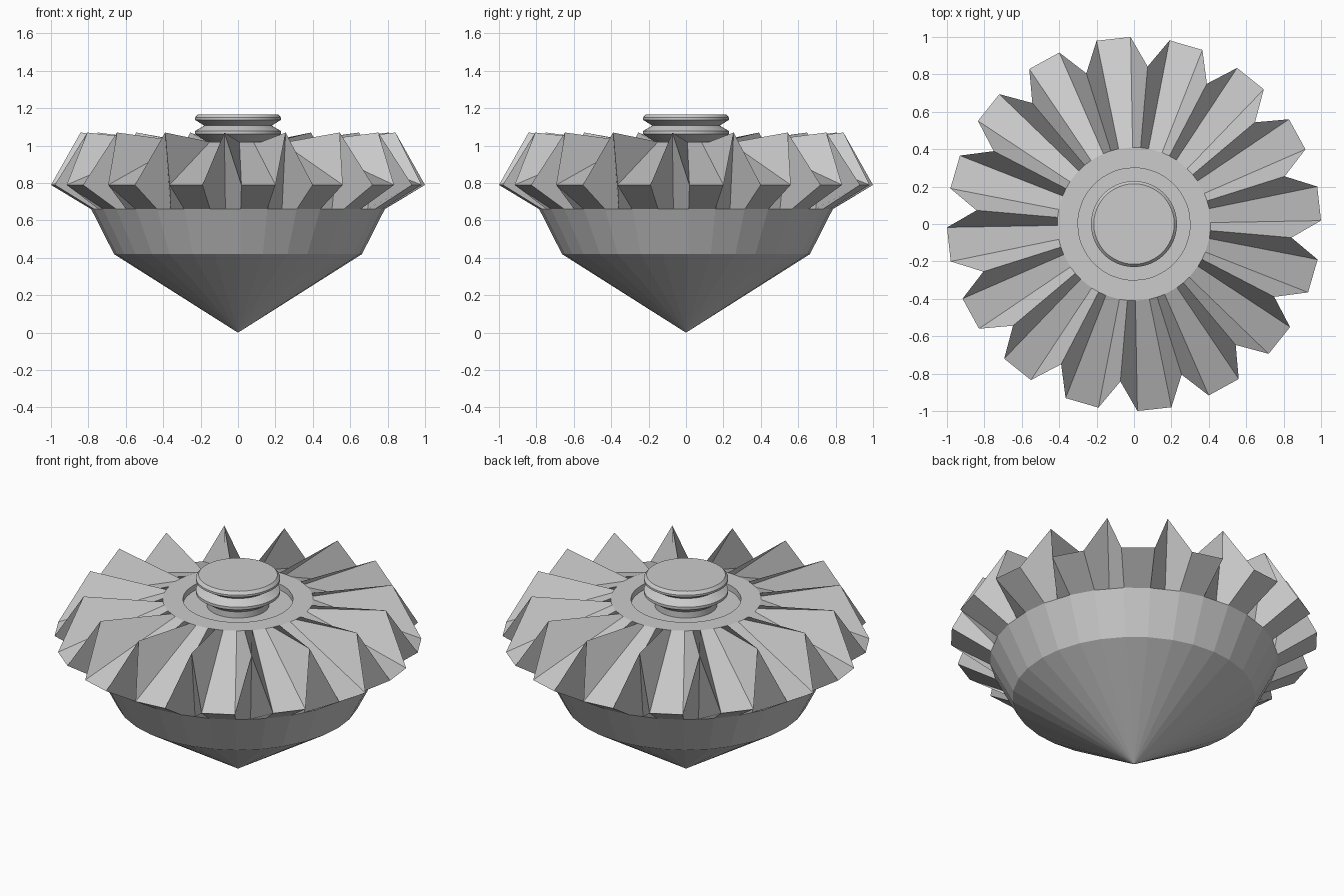
import bpy
import bmesh
from math import cos, sin, radians, tau

if "Cube" in bpy.data.objects:
    bpy.data.objects.remove(bpy.data.objects["Cube"], do_unlink=True)

grey = bpy.data.materials.new("plain_grey")
grey.use_nodes = True
colour = (0.6, 0.6, 0.6, 1)
grey.diffuse_color = colour
grey.node_tree.nodes["Principled BSDF"].inputs["Base Color"].default_value = colour

PLEATS = 16
STEP = 360 / PLEATS
START = -83.7      # middle of the first valley
HALF = 5.25        # half the width of a valley floor
GAP = cos(radians(STEP / 2 - HALF))


def build(name, rings):
    """Skin a stack of rings, listed from top to bottom; one-point rings are tips."""
    bm = bmesh.new()
    loops = [[bm.verts.new(p) for p in ring] for ring in rings]
    for upper, lower in zip(loops, loops[1:]):
        n = max(len(upper), len(lower))
        for i in range(n):
            j = (i + 1) % n
            if len(lower) == 1:
                bm.faces.new((upper[j], upper[i], lower[0]))
            else:
                bm.faces.new((upper[j], upper[i], lower[i], lower[j]))
    for end in (loops[0], loops[-1]):
        if len(end) > 1:
            bm.faces.new(end)
    bmesh.ops.recalc_face_normals(bm, faces=bm.faces)
    mesh = bpy.data.meshes.new(name)
    bm.to_mesh(mesh)
    bm.free()
    mesh.materials.append(grey)
    obj = bpy.data.objects.new(name, mesh)
    bpy.context.collection.objects.link(obj)
    return obj


def point(r, z, degrees):
    a = radians(degrees)
    return (r * cos(a), r * sin(a), z)


def pleat_ring(floor, ridge):
    """Two valley-floor points and one ridge point per pleat."""
    ring = []
    for k in range(PLEATS):
        mid = START + k * STEP
        ring += [point(*floor, mid - HALF), point(*floor, mid + HALF),
                 point(*ridge, mid + STEP / 2)]
    return ring


def flat_ring(r, z):
    return pleat_ring((r, z), (r * GAP, z))


def round_ring(r, z, n=48):
    return [point(r, z, 360 * k / n) for k in range(n)]


# Pleated crown with the shallow round recess in its top
build("pleated_crown", [
    pleat_ring((0.3, 0.985), (0.3, 0.985)),
    pleat_ring((0.3, 1.02), (0.3, 1.02)),
    pleat_ring((0.41, 1.02), (0.41, 1.02)),
    pleat_ring((1.0, 0.79), (0.845, 1.07)),
    flat_ring(0.785, 0.66),
])

# Faceted bowl narrowing to the point
build("pointed_base", [flat_ring(0.785, 0.66), flat_ring(0.663, 0.42), [(0, 0, 0)]])

# Grooved round knob
profile = [(0.215, 1.167), (0.23, 1.15), (0.23, 1.138), (0.18, 1.107),
           (0.23, 1.078), (0.23, 1.062), (0.17, 1.022), (0.17, 0.98)]
knob = build("knob", [round_ring(r, z) for r, z in profile])
bpy.ops.object.select_all(action="DESELECT")
knob.select_set(True)
bpy.context.view_layer.objects.active = knob
bpy.ops.object.shade_smooth_by_angle(angle=radians(25))
